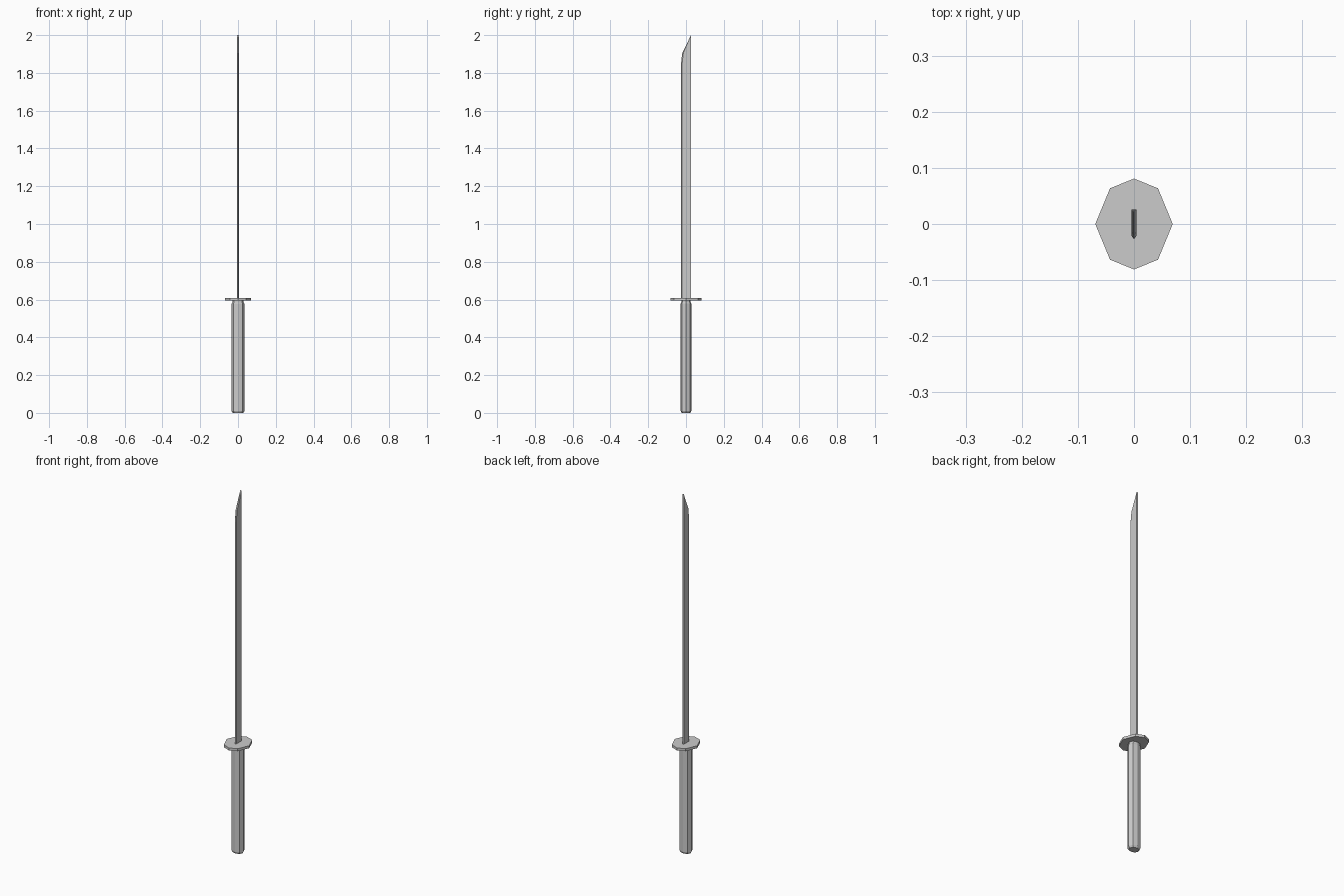
import bpy, bmesh, math

if "Cube" in bpy.data.objects:
    bpy.data.objects.remove(bpy.data.objects["Cube"])


def loft(name, rings):
    """Skin equal-sized rings of points and cap both ends."""
    bm = bmesh.new()
    loops = [[bm.verts.new(p) for p in ring] for ring in rings]
    n = len(loops[0])
    for a, b in zip(loops, loops[1:]):
        for i in range(n):
            j = (i + 1) % n
            bm.faces.new((a[i], a[j], b[j], b[i]))
    bm.faces.new(loops[0][::-1])
    bm.faces.new(loops[-1])
    bmesh.ops.recalc_face_normals(bm, faces=bm.faces)
    mesh = bpy.data.meshes.new(name)
    bm.to_mesh(mesh)
    bm.free()
    obj = bpy.data.objects.new(name, mesh)
    bpy.context.collection.objects.link(obj)
    return obj


def octagon(rx, ry, z, diag=0.707):
    pts = []
    for i in range(8):
        a = math.tau * i / 8
        k = diag / math.sqrt(0.5) if i % 2 else 1
        ky = 0.785 / math.sqrt(0.5) if i % 2 else 1
        pts.append((rx * k * math.cos(a), ry * ky * math.sin(a), z))
    return pts


# Grip with small chamfers at both ends
loft("grip", [octagon(rx, ry, z) for rx, ry, z in (
    (0.028, 0.023, 0.0), (0.034, 0.028, 0.01),
    (0.034, 0.028, 0.578), (0.029, 0.024, 0.588))])

# Collar joining grip and guard
loft("collar", [octagon(0.03, 0.025, z) for z in (0.584, 0.597)])

# Eight-sided guard
loft("guard", [octagon(0.069, 0.081, z, 0.62) for z in (0.595, 0.609)])


# Blade: flat spine at +y, thin bevelled cutting edge at -y, slanted tip
def blade_ring(edge_y, z_edge, z_spine):
    spine_y, t = 0.026, 0.0045
    bevel_y = edge_y + min(0.006, (spine_y - edge_y) * 0.4)
    f = (bevel_y - edge_y) / (spine_y - edge_y)
    zb = z_edge + (z_spine - z_edge) * f
    return [(0, edge_y, z_edge), (t, bevel_y, zb), (t, spine_y, z_spine),
            (-t, spine_y, z_spine), (-t, bevel_y, zb)]


loft("blade", [blade_ring(-0.027, 0.6, 0.6), blade_ring(-0.027, 1.845, 1.845),
               blade_ring(-0.02, 1.905, 1.91), blade_ring(0.022, 1.99, 2.0)])
